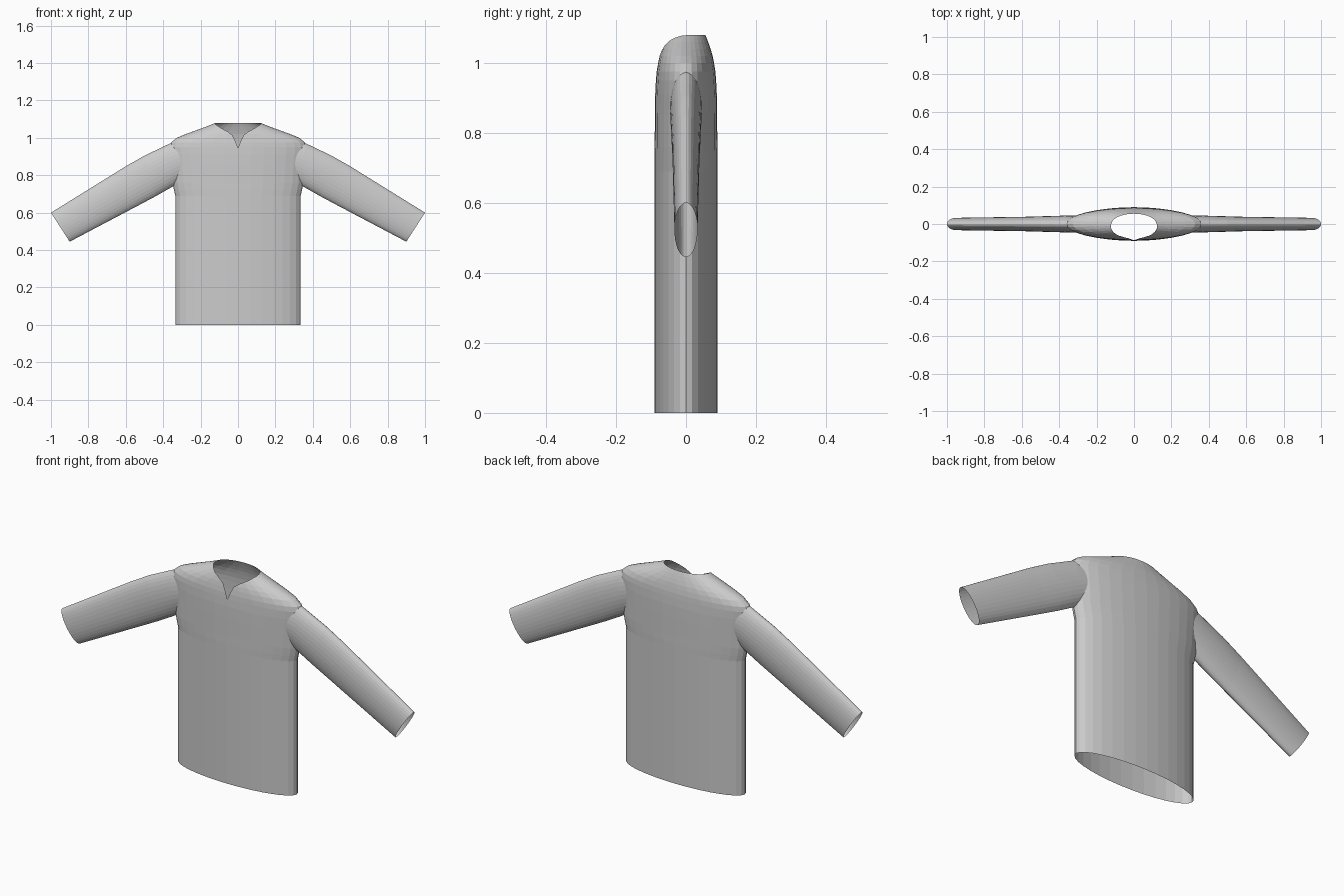
import bpy, bmesh, math

cube = bpy.data.objects.get("Cube")
if cube:
    bpy.data.objects.remove(cube, do_unlink=True)


def make_material(name, value):
    mat = bpy.data.materials.new(name)
    mat.use_nodes = True
    color = (value, value, value, 1)
    mat.diffuse_color = color
    mat.node_tree.nodes["Principled BSDF"].inputs["Base Color"].default_value = color
    return mat


cloth = make_material("light grey cloth", 0.6)
SEGMENTS = 32


def new_object(name, bm):
    bmesh.ops.recalc_face_normals(bm, faces=bm.faces[:])
    mesh = bpy.data.meshes.new(name)
    bm.to_mesh(mesh)
    bm.free()
    # the second slot marks faces that become openings
    mesh.materials.append(cloth)
    mesh.materials.append(cloth)
    obj = bpy.data.objects.new(name, mesh)
    bpy.context.collection.objects.link(obj)
    return obj


def loft(name, sections):
    """Closed tube through ellipses, each given as top (x, z), bottom (x, z), half depth."""
    bm = bmesh.new()
    rings = []
    for (x1, z1), (x2, z2), depth in sections:
        ring = []
        for i in range(SEGMENTS):
            a = 2 * math.pi * i / SEGMENTS
            c = math.cos(a) / 2
            ring.append(bm.verts.new(((x1 + x2) / 2 + (x1 - x2) * c,
                                      depth * math.sin(a),
                                      (z1 + z2) / 2 + (z1 - z2) * c)))
        rings.append(ring)
    for r, s in zip(rings, rings[1:]):
        for i in range(SEGMENTS):
            j = (i + 1) % SEGMENTS
            bm.faces.new((r[i], r[j], s[j], s[i]))
    for end in (rings[0], rings[-1]):
        bm.faces.new(end).material_index = 1
    return new_object(name, bm)


def combine(target, other, operation):
    mod = target.modifiers.new(operation, 'BOOLEAN')
    mod.operation = operation
    mod.solver = 'EXACT'
    mod.object = other
    bpy.context.view_layer.update()
    graph = bpy.context.evaluated_depsgraph_get()
    mesh = bpy.data.meshes.new_from_object(target.evaluated_get(graph))
    target.modifiers.clear()
    target.data = mesh
    bpy.data.objects.remove(other, do_unlink=True)


# Body: height, half width, half depth, from hem to neck
body = [(0, .335, .09), (.69, .335, .09), (.72, .342, .09), (.76, .35, .0895),
        (.85, .356, .089), (.91, .363, .088), (.95, .366, .086), (.975, .358, .084),
        (1.0, .328, .08), (1.02, .28, .076), (1.04, .225, .07), (1.06, .17, .063),
        (1.07, .145, .059), (1.08, .12, .055)]
shirt = loft("shirt", [((w, z), (-w, z), d) for z, w, d in body])

# Sleeves: upper edge, lower edge, half depth, from shoulder to cuff
sleeve = [((.30, .985), (.30, .77), .046), ((.36, .972), (.345, .742), .045),
          ((.42, .943), (.38, .722), .044), ((.50, .905), (.44, .688), .042),
          ((.60, .848), (.53, .64), .039), ((1.0, .60), (.90, .445), .033)]
for side, label in ((1, "left"), (-1, "right")):
    arm = loft(label + "_sleeve",
               [((side * a, b), (side * c, e), d) for (a, b), (c, e), d in sleeve])
    combine(shirt, arm, 'UNION')

# Notched neckline in the front
half = [(.13, 1.1), (.122, 1.074), (.09, 1.052), (.055, 1.033), (.03, 1.015), (.013, .98)]
outline = half + [(0, .945)] + [(-x, z) for x, z in reversed(half)]
bm = bmesh.new()
face = bm.faces.new([bm.verts.new((x, -.2, z)) for x, z in outline])
grown = bmesh.ops.extrude_face_region(bm, geom=[face])["geom"]
bmesh.ops.translate(bm, vec=(0, .2, 0),
                    verts=[v for v in grown if isinstance(v, bmesh.types.BMVert)])
for f in bm.faces:
    f.material_index = 1
notch = new_object("neck_notch", bm)
notch.hide_render = True
combine(shirt, notch, 'DIFFERENCE')

# Open the hem, cuffs and neck
bm = bmesh.new()
bm.from_mesh(shirt.data)
bmesh.ops.delete(bm, geom=[f for f in bm.faces if f.material_index == 1], context='FACES')
bm.to_mesh(shirt.data)
bm.free()
shirt.data.materials.pop(index=1)
